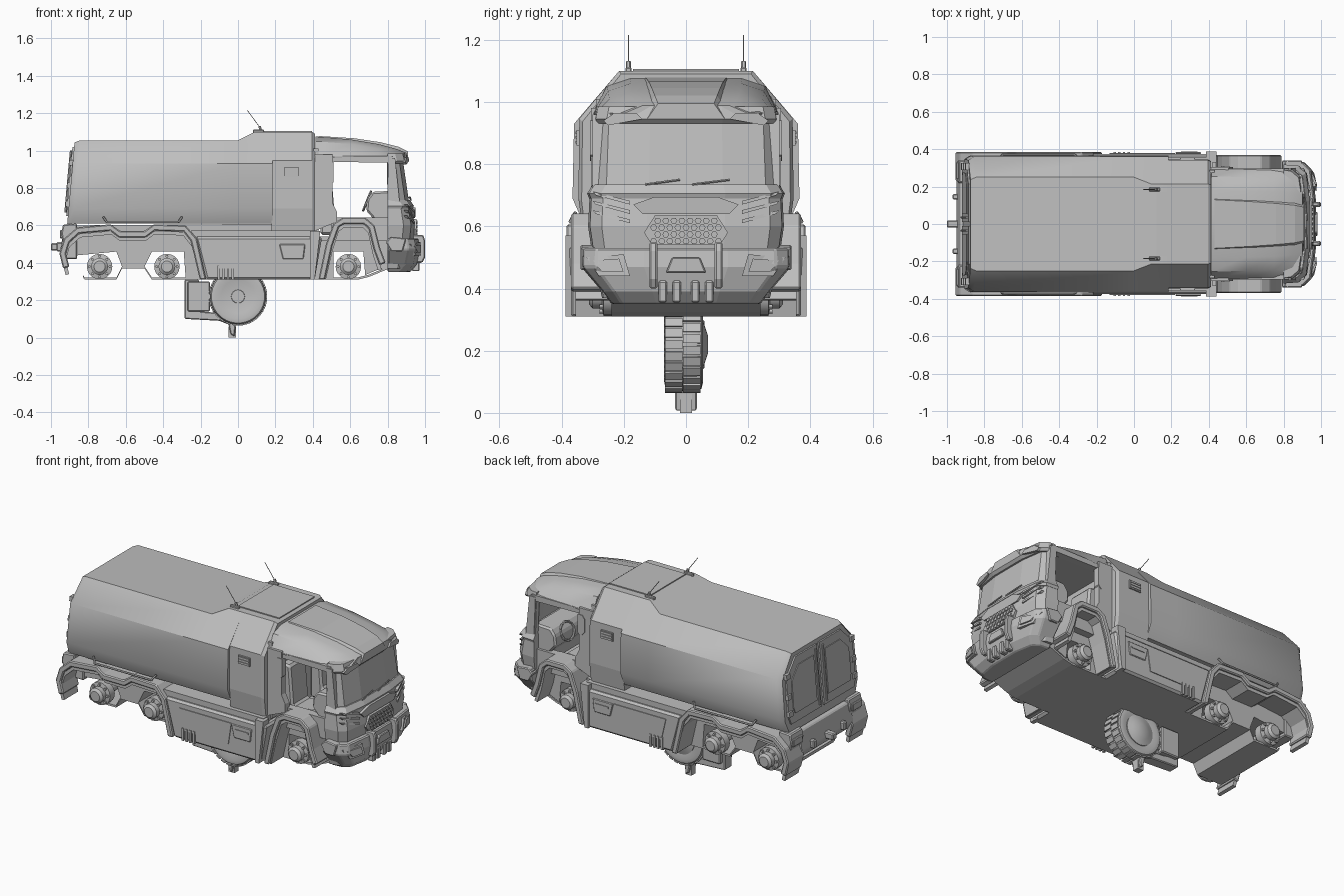
import bpy, bmesh, math
from mathutils import Vector

default = bpy.data.objects.get("Cube")
if default:
    bpy.data.objects.remove(default)

grey = bpy.data.materials.new("plain_grey")
grey.use_nodes = True
colour = (.52, .52, .52, 1)
grey.diffuse_color = colour
grey.node_tree.nodes["Principled BSDF"].inputs["Base Color"].default_value = colour


# ---- helpers ----
def build(name, verts, faces, mirror=False, smooth=False, bevel=0, warp=None):
    bm = bmesh.new()
    made = [bm.verts.new(warp(Vector(v)) if warp else v) for v in verts]
    for face in faces:
        bm.faces.new([made[i] for i in face])
    bmesh.ops.recalc_face_normals(bm, faces=bm.faces)
    mesh = bpy.data.meshes.new(name)
    bm.to_mesh(mesh)
    bm.free()
    mesh.materials.append(grey)
    obj = bpy.data.objects.new(name, mesh)
    bpy.context.collection.objects.link(obj)
    if bevel:
        mod = obj.modifiers.new("bevel", "BEVEL")
        mod.width, mod.limit_method = bevel, "ANGLE"
    if mirror:
        obj.modifiers.new("mirror", "MIRROR").use_axis = (False, True, False)
    if smooth:
        bpy.context.view_layer.objects.active = obj
        bpy.ops.object.select_all(action="DESELECT")
        obj.select_set(True)
        bpy.ops.object.shade_smooth_by_angle(angle=math.radians(35))
    return obj


def loft(name, rings, **options):
    n = len(rings[0])
    faces = [(k * n + i, k * n + (i + 1) % n, (k + 1) * n + (i + 1) % n, (k + 1) * n + i)
             for k in range(len(rings) - 1) for i in range(n)]
    last = (len(rings) - 1) * n
    faces += [tuple(range(n)), tuple(range(last, last + n))]
    return build(name, [v for ring in rings for v in ring], faces, **options)


def prism(name, points, low, high, axis="y", **options):
    place = {"x": lambda p, d: (d, p[0], p[1]), "y": lambda p, d: (p[0], d, p[1])}[axis]
    return loft(name, [[place(p, d) for p in points] for d in (low, high)], **options)


def box(name, xs, ys, zs, **options):
    corners = [(xs[0], zs[0]), (xs[1], zs[0]), (xs[1], zs[1]), (xs[0], zs[1])]
    return prism(name, corners, *ys, **options)


def sym(half):
    return half + [(-a, b) for a, b in reversed(half)]


def section(x, half):
    return [(x, y, z) for y, z in sym(half)]


def band(name, path, thick, low, high, **options):
    inner = []
    for i, p in enumerate(path):
        run = Vector(path[min(i + 1, len(path) - 1)]) - Vector(path[max(i - 1, 0)])
        run.normalize()
        inner.append((p[0] + run.y * thick, max(p[1] - run.x * thick, .31)))
    return prism(name, path + inner[::-1], low, high, **options)


def lathe(name, profile, x, z, sides=32, **options):
    turn = [math.tau * i / sides for i in range(sides)]
    rings = [[(x + r * math.cos(a), y, z + r * math.sin(a)) for a in turn] for r, y in profile]
    return loft(name, rings, smooth=True, **options)


def rod(name, start, end, radius, **options):
    a, b = Vector(start), Vector(end)
    spin = (b - a).to_track_quat("Z", "Y")
    ring = [spin @ Vector((radius * math.cos(t * math.tau / 6), radius * math.sin(t * math.tau / 6), 0))
            for t in range(6)]
    return loft(name, [[a + v for v in ring], [b + v for v in ring]], **options)


# ---- cargo body, with a sloping rear end ----
def rear_slope(v):
    return v + Vector(((v.z - 1.055) * .09 if v.x < -.8 else 0, 0, 0))


main = [(.25, 1.055), (.36, .93), (.365, .69), (.33, .61)]
rear = [(y * .95, z - .012) for y, z in main]
raised = [(.215, 1.1)] + main[1:]
neck = [(.215, 1.1), (.343, .947), (.346, .69), (.33, .572)]
loft("cargo_body", [section(-.873, rear), section(-.845, main), section(0, main), section(.09, raised),
                    section(.185, raised)], warp=rear_slope, smooth=True)
loft("cargo_neck", [section(.18, neck), section(.395, neck), section(.412, [(y * .97, z - .01) for y, z in neck])])
box("roof_hatch", (.12, .395), (-.17, .17), (1.1, 1.106))

# rear doors, hinges and handles
door = [(.012, 1.02), (.215, 1.02), (.315, .92), (.32, .70), (.3, .65), (.012, .65)]
prism("rear_door", door, -.882, -.87, "x", mirror=True, warp=rear_slope)
panel = [(y * .72 + .045, z * .72 + .235) for y, z in door]
prism("door_panel", panel, -.887, -.882, "x", mirror=True, warp=rear_slope)
for z in (.7, .8, .92):
    box("door_hinge", (-.892, -.87), (.29, .325), (z, z + .03), mirror=True, warp=rear_slope)
rod("door_latch_bar", (-.888, .035, .67), (-.888, .035, 1), .006, mirror=True, warp=rear_slope)

# vents, rails and pockets on the sides
box("side_vent", (.245, .325), (.335, .352), (.86, .91), mirror=True)
for k in range(3):
    box("vent_slat", (.25, .32), (.352, .356), (.867 + k * .015, .875 + k * .015), mirror=True)
rod("side_rail", (-.7, .372, .615), (-.32, .372, .615), .006, mirror=True)
for x, lean in ((-.7, -.02), (-.32, .02)):
    rod("rail_end", (x, .372, .615), (x + lean, .355, .645), .006, mirror=True)

# roof aerials
box("aerial_base", (.08, .14), (.175, .195), (1.085, 1.112), mirror=True, bevel=.004)
rod("aerial_mount", (.125, .185, 1.1), (.115, .185, 1.13), .008, mirror=True)
rod("aerial_whip", (.12, .185, 1.12), (.05, .185, 1.215), .002, mirror=True)

# ---- chassis, skirts and fenders ----
chassis = [(-.9, .6), (-.93, .5), (-.86, .44), (-.65, .46), (-.62, .38), (-.5, .38), (-.46, .46),
           (-.29, .46), (-.28, .32), (.51, .32), (.51, .46), (.67, .46), (.68, .335), (.74, .36), (.84, .38),
           (.84, .53), (.43, .53), (.42, .61)]
prism("chassis", chassis, -.24, .24)
under = [(-.83, .325), (-.82, .31), (-.65, .31), (-.62, .37), (-.5, .37), (-.46, .31), (.64, .31), (.7, .325), (.86, .39)]
prism("belly_plate", under + [(x, z + .012) for x, z in reversed(under)], -.24, .24)
skirt = [(-.23, .54), (-.17, .31), (.41, .31), (.45, .54)]
prism("belly_skirt", skirt, -.375, .375, bevel=.012)
prism("skirt_plate", [(-.13, .5), (-.1, .37), (.2, .37), (.22, .5)], .372, .38, mirror=True)
prism("skirt_end_frame", [(.385, .57), (.385, .31), (.41, .31), (.44, .57)], .33, .387, mirror=True)
prism("step_pocket", [(.22, .5), (.24, .42), (.35, .42), (.36, .5)], .375, .384, mirror=True, bevel=.004)
box("pocket_grip", (.25, .34), (.384, .388), (.465, .475), mirror=True)
for k in range(4):
    box("skirt_louvre", (-.11 + k * .025, -.097 + k * .025), (.37, .384), (.31, .385), mirror=True)
box("sill_ledge", (-.25, .42), (.24, .355), (.53, .573), mirror=True)

rear_arch = [(-.935, .37), (-.955, .45), (-.93, .53), (-.86, .59), (-.68, .606), (-.63, .57), (-.5, .57), (-.45, .606),
             (-.28, .6), (-.22, .53), (-.17, .31)]
band("rear_fender", rear_arch, .035, .23, .385, mirror=True, bevel=.006)
rear_lip = [(x * .97 - .015, max(z - .035, .312)) for x, z in rear_arch]
band("rear_fender_lip", rear_lip, .02, .24, .372, mirror=True)
front_arch = [(.43, .31), (.47, .5), (.51, .61), (.56, .642), (.68, .642), (.73, .6), (.76, .48), (.79, .4)]
band("front_fender", front_arch, .035, .23, .37, mirror=True, bevel=.006)
front_lip = [(x * .88 + .072, max(z - .033, .312)) for x, z in front_arch]
band("front_fender_lip", front_lip, .02, .24, .355, mirror=True)

# wheel hubs with bolts, and axles
for x in (-.74, -.38, .59):
    hub = [(.05, .2), (.068, .22), (.068, .265), (.045, .27), (.045, .3), (.03, .312)]
    lathe("wheel_hub", hub, x, .38, 20, mirror=True)
    for k in range(8):
        a = k * math.tau / 8
        bx, bz = x + .055 * math.cos(a), .38 + .055 * math.sin(a)
        rod("hub_bolt", (bx, .26, bz), (bx, .278, bz), .008, mirror=True)
    lathe("axle", [(.03, -.22), (.03, .22)], x, .38, 12)

# ---- spare wheel and its carrier ----
tyre = [(.09, -.06), (.12, -.07), (.142, -.066), (.15, -.05), (.15, .035), (.142, .05), (.12, .055), (.09, .045)]
lathe("spare_tyre", tyre, 0, .22, 40)
lathe("spare_rim", [(.05, -.05), (.085, -.06), (.09, -.055), (.09, .05), (.06, .06), (.03, .07)], 0, .22)
lathe("rim_cap", [(.035, -.064), (.04, -.05)], 0, .22, 16)
for k in range(26):
    for side in (0, 1):
        a = (k + side / 2) * math.tau / 26
        out, along = Vector((math.cos(a), 0, math.sin(a))), Vector((-math.sin(a), 0, math.cos(a)))
        middle = Vector((0, .018 if side else -.04, .22)) + out * .152
        ends = [[middle + along * i * .014 + out * j * .004 + Vector((0, y, 0))
                 for i, j in ((-1, -1), (1, -1), (1, 1), (-1, 1))] for y in (-.028, .028)]
        loft("tyre_tread", ends)
carrier = [(-.21, .31), (-.285, .31), (-.285, .1), (-.1, .09), (-.05, .07), (-.04, .02), (-.02, .005),
           (-.01, .08), (-.08, .13), (-.2, .14)]
prism("spare_carrier", carrier, -.035, .035, bevel=.005)
box("carrier_foot", (-.05, -.01), (-.02, .02), (0, .06))
box("carrier_block", (-.27, -.15), (-.06, .06), (.14, .3), bevel=.006)


# ---- cab ----
def plan(front, wide, z):
    half = [(.8, wide), (front - .06, wide * .98), (front - .02, wide * .86), (front, wide * .4)]
    return [(x, y, z) for x, y in half + [(x, -y) for x, y in reversed(half)]]


def shell(front, wide, z):
    inner = plan(front - .025, wide - .025, z)
    return plan(front, wide, z) + inner[::-1]


loft("cab_nose", [plan(.91, .27, .37), plan(.935, .3, .5), plan(.945, .315, .6), plan(.93, .31, .7), plan(.915, .3, .735)])
loft("windscreen", [shell(.915, .298, .72), shell(.88, .288, .96)])
loft("windscreen_cowl", [plan(.935, .312, .69), plan(.94, .318, .705), plan(.92, .3, .735)])
loft("cab_brow", [plan(.895, .292, .93), plan(.91, .296, .945), plan(.9, .288, .985)])
prism("windscreen_pillar", [(.8, .96), (.81, .72), (.865, .72), (.84, .96)], .262, .3, mirror=True)
roof = []
for x, top, wide in ((.415, 1.075, .3), (.6, 1.06, .295), (.75, 1.035, .29), (.85, 1.008, .275), (.9, .988, .235)):
    roof.append(section(x, [(wide * .6, top), (wide * .85, top - .025), (wide, .965), (wide * .97, .94)]))
loft("cab_roof", roof, smooth=True)
scoop = [[(x, y, z) for y, z in sym([(w, top), (w + .035, top - .05)])]
         for x, w, top in ((.43, .13, 1.078), (.62, .12, 1.066), (.76, .11, 1.045), (.86, .1, 1.02), (.91, .09, .995))]
loft("roof_scoop", scoop)
pillar = [(.41, .98), (.41, .57), (.53, .62), (.53, .67), (.505, .72), (.505, .98)]
prism("door_post", pillar, .265, .305, mirror=True)
prism("door_post_pad", [(.465, .92), (.465, .84), (.49, .81), (.51, .83), (.51, .94), (.48, .94)], .27, .309, mirror=True)
box("cab_back_wall", (.405, .43), (-.29, .29), (.55, 1.01))
box("cab_floor", (.42, .82), (-.26, .26), (.52, .54))
box("door_sill", (.5, .81), (.24, .285), (.52, .642), mirror=True)
prism("roof_rail", [(.49, .97), (.505, .94), (.8, .935), (.83, .97)], .255, .296, mirror=True)
dash = [(.83, .56), (.74, .56), (.72, .64), (.685, .68), (.69, .74), (.72, .78), (.83, .785)]
prism("dashboard", dash, -.27, .27, bevel=.01)
seat = [(.44, .55), (.65, .55), (.66, .63), (.52, .62), (.5, .86), (.44, .87)]
prism("seat", seat, .06, .22, mirror=True, bevel=.012)
rim = [Vector((.69 + .02 * math.sin(a), .15 + .06 * math.cos(a), .73 + .05 * math.sin(a)))
       for a in [k * math.tau / 12 for k in range(13)]]
for a, b in zip(rim, rim[1:]):
    rod("steering_rim", a, b, .007)


# front details follow the curved nose and bumper
def on_nose(v):
    return v - Vector((max(0, abs(v.y) - .12) * .13 + max(0, abs(v.y) - .26) * .6, 0, 0))


hexagon = [(.11, .54), (.135, .58), (.1, .635)]
prism("grille_frame", sym(hexagon), .94, .955, "x", warp=on_nose)
for row in range(4):
    for col in range(-4, 5):
        y, z = (col + row % 2 / 2) * .026, .552 + row * .022
        if abs(y) < .108:
            rod("grille_cell", (.95, y, z), (.96, y, z), .011)
prism("hood_panel", sym([(.14, .64), (.17, .67), (.1, .695)]), .93, .95, "x", warp=on_nose)
for z in (.61, .64, .67):
    blade = [(.18, z), (.29, z + .03), (.3, z + .042), (.18, z + .012)]
    prism("nose_louvre", blade, .935, .953, "x", mirror=True, warp=on_nose)
lamp_strip = [(.14, .945), (.25, .925), (.265, .94), (.23, .965), (.16, .965)]
prism("roof_lamp", lamp_strip, .9, .917, "x", mirror=True, warp=on_nose)
rod("wiper_arm", (.925, .02, .735), (.915, .14, .75), .004)
rod("wiper_arm", (.925, -.13, .735), (.92, -.02, .75), .004)

# bumper and bull bar
loft("front_bumper", [plan(.92, .24, .35), plan(.955, .27, .39), plan(.972, .338, .47), plan(.963, .335, .53)], bevel=.006)
prism("bumper_wing", [(.79, .51), (.82, .46), (.88, .46), (.9, .53), (.82, .54)], .29, .34, mirror=True, bevel=.005)
lamp = [(.18, .44), (.28, .44), (.32, .5), (.2, .51)]
prism("headlamp_frame", lamp, .965, .985, "x", mirror=True, warp=on_nose)
prism("headlamp", [(y * .7 + .075, z * .6 + .19) for y, z in lamp], .98, .99, "x", mirror=True, warp=on_nose)
prism("tow_plate", sym([(.065, .45), (.045, .5)]), .96, .982, "x", bevel=.004)
bar = [(.93, .55), (.99, .55), (1, .52), (1, .43), (.985, .4), (.93, .4)]
prism("bull_bar", bar, .092, .118, mirror=True, bevel=.006)
for y in (.03, .075):
    box("bumper_tooth", (.93, .97), (y - .014, y + .014), (.355, .425), mirror=True, bevel=.005)

# rear bumper, tail lamps and hook
prism("rear_bumper", [(-.86, .6), (-.93, .585), (-.95, .47), (-.92, .42), (-.86, .42)], -.25, .25, bevel=.006)
prism("rear_bumper_corner", [(-.86, .61), (-.935, .605), (-.945, .56), (-.935, .5), (-.86, .53)], .22, .34,
      mirror=True, bevel=.006)
box("tail_lamp", (-.952, -.93), (.24, .33), (.53, .575), mirror=True, bevel=.004)
box("tow_loop", (-.97, -.93), (.13, .16), (.46, .51), mirror=True, bevel=.006)
box("tow_hook", (-1, -.93), (-.02, .02), (.465, .505), bevel=.006)
